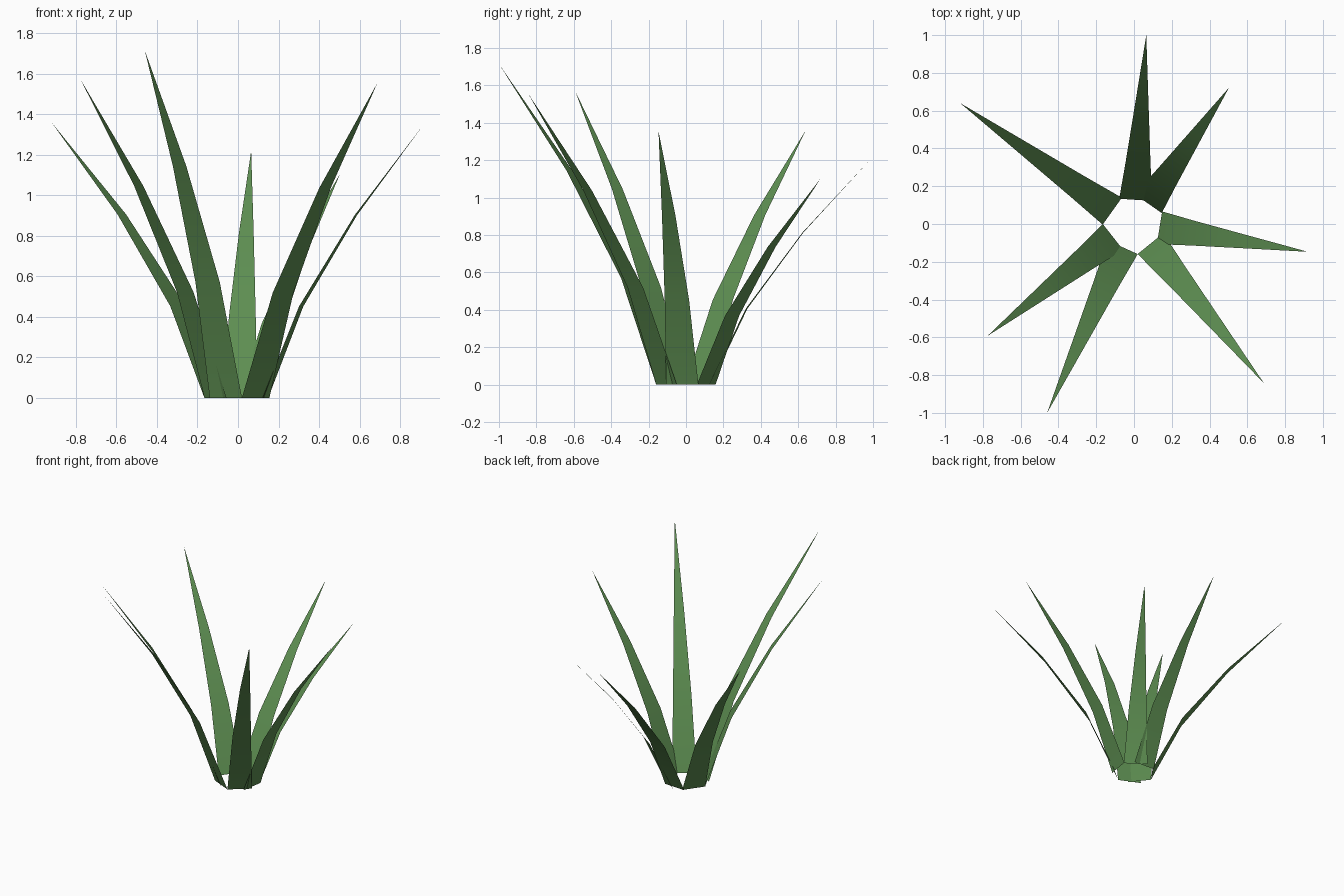
import bpy
from mathutils import Vector

if "Cube" in bpy.data.objects:
    bpy.data.objects.remove(bpy.data.objects["Cube"])

green = bpy.data.materials.new("leaf green")
green.diffuse_color = (0.11, 0.27, 0.083, 1)
green.use_nodes = True
green.node_tree.nodes["Principled BSDF"].inputs["Base Color"].default_value = green.diffuse_color

# Shared leaf shape: (height fraction, outward fraction, width)
ROWS = [(0, 0, 0.175), (1 / 3, 0.225, 0.132), (2 / 3, 0.57, 0.073)]

# Each leaf: base centre x, y, then tip x, y, z
LEAVES = [
    (-0.115, 0.068, -0.92, 0.64, 1.36),
    (0.009, 0.128, 0.065, 1.0, 1.22),
    (0.075, 0.108, 0.503, 0.722, 1.105),
    (0.135, -0.02, 0.92, -0.147, 1.355),
    (0.087, -0.104, 0.688, -0.843, 1.555),
    (-0.06, -0.123, -0.46, -1.0, 1.715),
    (-0.111, -0.069, -0.775, -0.592, 1.568),
]


def make_leaf(name, bx, by, tx, ty, tz):
    base, tip = Vector((bx, by, 0)), Vector((tx, ty, tz))
    run = Vector((tx - bx, ty - by, 0))
    side = Vector((-run.y, run.x, 0)).normalized()
    verts = []
    for up, out, width in ROWS:
        mid = base + run * out + Vector((0, 0, tz * up))
        verts += [mid + side * width / 2, mid - side * width / 2]
    verts.append(tip)
    # two bent quads and a pointed end, upper side facing inward
    faces = [(0, 1, 3, 2), (2, 3, 5, 4), (4, 5, 6)]
    mesh = bpy.data.meshes.new(name)
    mesh.from_pydata(verts, [], faces)
    mesh.materials.append(green)
    # soft shading along the bend of the leaf
    for face in mesh.polygons:
        face.use_smooth = True
    mesh.update()
    bpy.context.collection.objects.link(bpy.data.objects.new(name, mesh))


for i, leaf in enumerate(LEAVES, 1):
    make_leaf(f"leaf_{i}", *leaf)
